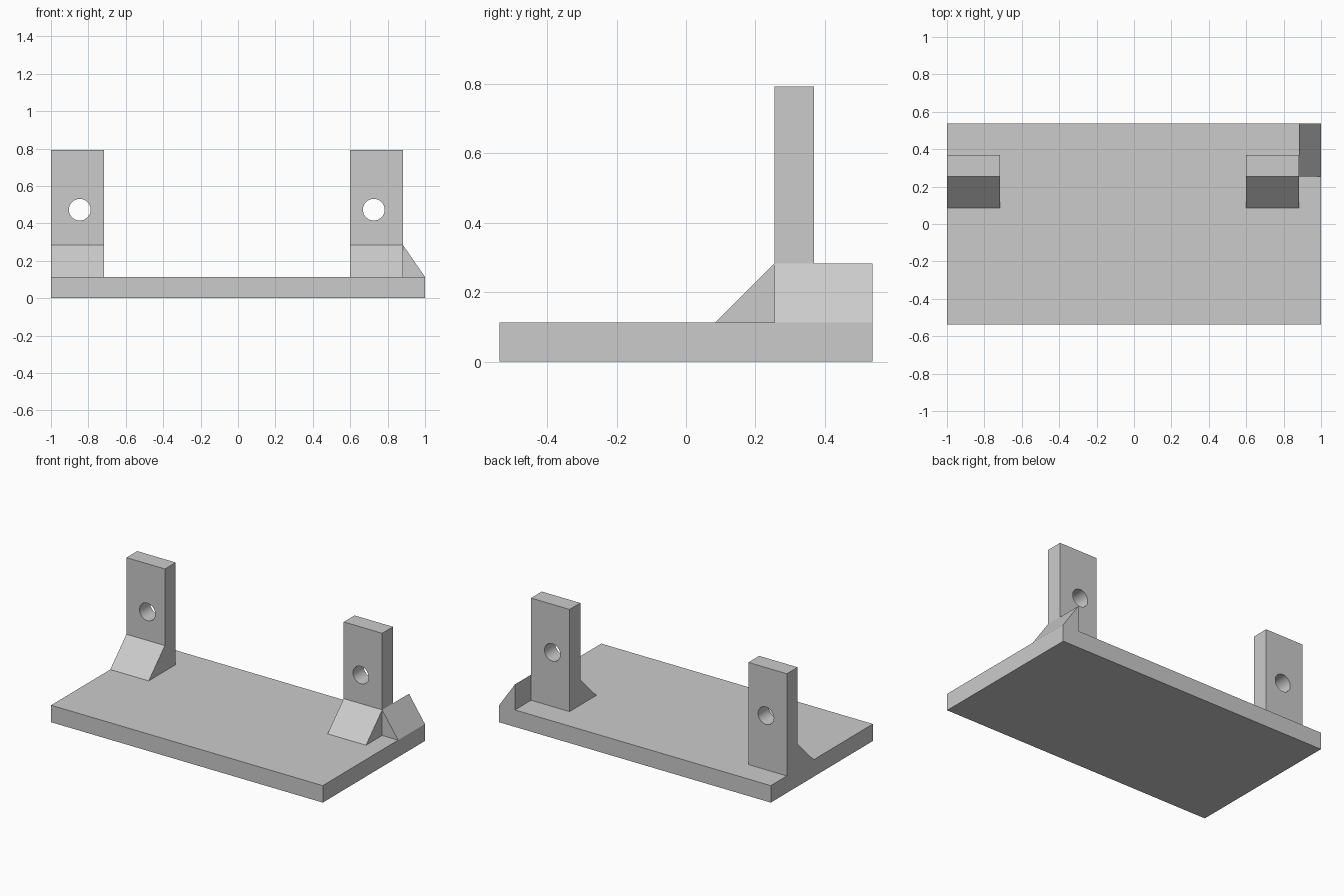
import bpy
import bmesh
from math import pi
from mathutils import Vector

cube = bpy.data.objects.get("Cube")
if cube:
    bpy.data.objects.remove(cube, do_unlink=True)

GREY = (0.6, 0.6, 0.6, 1.0)
mat = bpy.data.materials.new("light grey")
mat.use_nodes = True
mat.diffuse_color = GREY
mat.node_tree.nodes["Principled BSDF"].inputs["Base Color"].default_value = GREY

BASE_TOP = 0.113      # top of the plate
RIB_TOP = 0.283       # top of the sloped supports
POST_TOP = 0.793
POST_FRONT, POST_BACK = 0.255, 0.368
HALF_DEPTH = 0.537


def prism(name, points, offset):
    """Extrude a flat polygon along an offset vector into a solid."""
    bm = bmesh.new()
    face = bm.faces.new([bm.verts.new(p) for p in points])
    result = bmesh.ops.extrude_face_region(bm, geom=[face], use_keep_orig=True)
    moved = [v for v in result["geom"] if isinstance(v, bmesh.types.BMVert)]
    bmesh.ops.translate(bm, vec=Vector(offset), verts=moved)
    bmesh.ops.recalc_face_normals(bm, faces=bm.faces)
    mesh = bpy.data.meshes.new(name)
    bm.to_mesh(mesh)
    bm.free()
    mesh.materials.append(mat)
    obj = bpy.data.objects.new(name, mesh)
    bpy.context.collection.objects.link(obj)
    return obj


def drill(obj, x, z, radius):
    """Cut a round hole through the part from front to back."""
    bpy.ops.mesh.primitive_cylinder_add(
        vertices=48, radius=radius, depth=0.5,
        location=(x, (POST_FRONT + POST_BACK) / 2, z), rotation=(pi / 2, 0, 0))
    cutter = bpy.context.object
    cutter.name = obj.name + "_hole_cutter"
    cutter.hide_render = True
    cutter.data.materials.append(mat)
    mod = obj.modifiers.new("hole", "BOOLEAN")
    mod.operation = "DIFFERENCE"
    mod.solver = "EXACT"
    mod.object = cutter
    bpy.ops.object.select_all(action="DESELECT")
    obj.select_set(True)
    bpy.context.view_layer.objects.active = obj
    bpy.ops.object.modifier_apply(modifier=mod.name)
    bpy.data.objects.remove(cutter, do_unlink=True)
    bpy.ops.object.shade_smooth_by_angle(angle=pi / 6)


# Base plate
prism("base_plate",
      [(-1, -HALF_DEPTH, 0), (1, -HALF_DEPTH, 0),
       (1, HALF_DEPTH, 0), (-1, HALF_DEPTH, 0)],
      (0, 0, BASE_TOP))

# Upright posts, each with a sloped support in front and a hole
side_profile = [(0.085, BASE_TOP), (POST_BACK, BASE_TOP), (POST_BACK, POST_TOP),
                (POST_FRONT, POST_TOP), (POST_FRONT, RIB_TOP)]
for name, x, hole_x in (("right_post", -1.0, -0.846), ("left_post", 0.6, 0.726)):
    post = prism(name, [(x, y, z) for y, z in side_profile], (0.283, 0, 0))
    drill(post, hole_x, 0.473, 0.058)

# Sloped support on the outer side of the left post
prism("side_support",
      [(0.883, POST_FRONT, BASE_TOP), (1, POST_FRONT, BASE_TOP),
       (0.883, POST_FRONT, RIB_TOP)],
      (0, HALF_DEPTH - POST_FRONT, 0))
